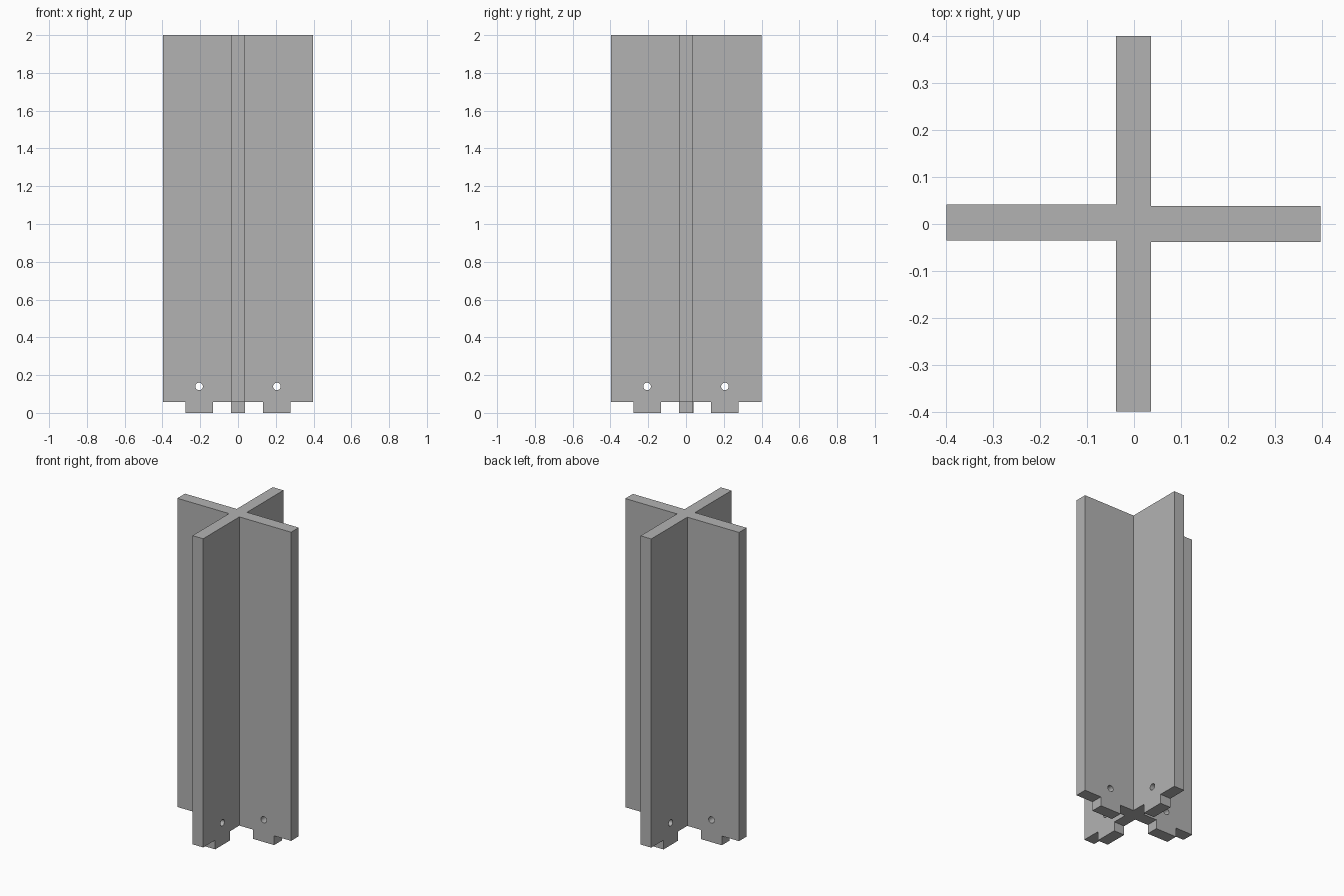
import bpy, bmesh
from mathutils import Matrix, Vector

cube = bpy.data.objects.get("Cube")
if cube:
    bpy.data.objects.remove(cube, do_unlink=True)

HEIGHT, TAB = 2.0, 0.058
HOLE_Z, HOLE_R = 0.14, 0.02
INNER, OUTER = 0.132, 0.278   # start and end of each foot tab along its arm
HOLE_AT = 0.206

grey = bpy.data.materials.new("plain grey")
grey.use_nodes = True
grey.diffuse_color = (0.45, 0.45, 0.45, 1)
grey.node_tree.nodes["Principled BSDF"].inputs["Base Color"].default_value = grey.diffuse_color


def make_object(name, bm):
    bmesh.ops.recalc_face_normals(bm, faces=bm.faces)
    mesh = bpy.data.meshes.new(name)
    bm.to_mesh(mesh)
    bm.free()
    mesh.materials.append(grey)
    obj = bpy.data.objects.new(name, mesh)
    bpy.context.collection.objects.link(obj)
    return obj


def add_box(bm, centre, size):
    bmesh.ops.create_cube(bm, size=1, matrix=Matrix.Translation(centre) @ Matrix.Diagonal((*size, 1)))


# Cross-shaped column, extruded from its footprint
footprint = [(-0.038, -0.398), (0.036, -0.398), (0.036, -0.038), (0.396, -0.038),
             (0.396, 0.038), (0.036, 0.038), (0.036, 0.4), (-0.038, 0.4),
             (-0.038, 0.041), (-0.398, 0.041), (-0.398, -0.035), (-0.038, -0.035)]
bm = bmesh.new()
base = bm.faces.new([bm.verts.new((x, y, 0)) for x, y in footprint])
top = bmesh.ops.extrude_face_region(bm, geom=[base])["geom"]
bmesh.ops.translate(bm, vec=(0, 0, HEIGHT),
                    verts=[v for v in top if isinstance(v, bmesh.types.BMVert)])
column = make_object("cross_column", bm)

# Cutter: centre recess, notches at the arm ends, and a pin hole through each arm
bm = bmesh.new()
add_box(bm, (0, 0, 0), (2 * INNER, 2 * INNER, 2 * TAB))
for quarter in range(4):
    turn = Matrix.Rotation(quarter * 1.5707963, 4, "Z")
    size = (0.3, 0.2, 2 * TAB) if quarter % 2 == 0 else (0.2, 0.3, 2 * TAB)
    add_box(bm, turn @ Vector((OUTER + 0.15, 0, 0)), size)
    bmesh.ops.create_cone(bm, cap_ends=True, segments=24, radius1=HOLE_R, radius2=HOLE_R, depth=0.2,
                          matrix=turn @ Matrix.Translation((HOLE_AT, 0, HOLE_Z))
                          @ Matrix.Rotation(1.5707963, 4, "X"))
cutter = make_object("notch_and_hole_cutter", bm)
cutter.hide_render = True

cut = column.modifiers.new("notches and holes", "BOOLEAN")
cut.operation, cut.solver, cut.object = "DIFFERENCE", "EXACT", cutter

# Apply the cut and drop the cutter
bpy.ops.object.select_all(action="DESELECT")
column.select_set(True)
bpy.context.view_layer.objects.active = column
bpy.ops.object.modifier_apply(modifier=cut.name)
bpy.data.objects.remove(cutter, do_unlink=True)
bpy.ops.object.shade_smooth_by_angle()
